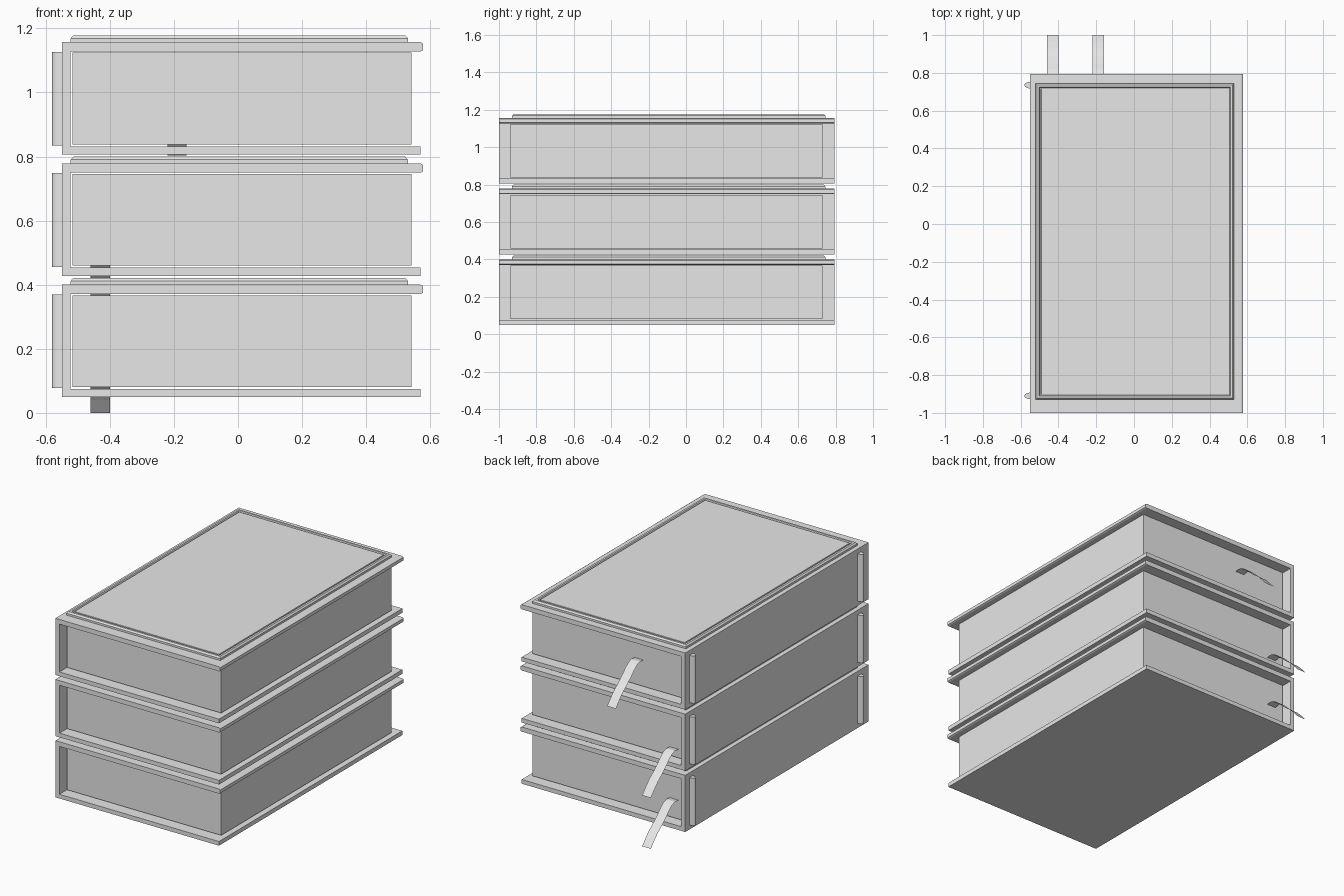
import bpy
import bmesh
import math

cube = bpy.data.objects.get("Cube")
if cube:
    bpy.data.objects.remove(cube, do_unlink=True)

GREY = (0.8, 0.8, 0.8, 1.0)
grey = bpy.data.materials.new("plain_grey")
grey.use_nodes = True
grey.diffuse_color = GREY
grey.node_tree.nodes["Principled BSDF"].inputs["Base Color"].default_value = GREY


def finish(name, bm, z=0.0, closed=True):
    if closed:
        bmesh.ops.recalc_face_normals(bm, faces=bm.faces)
    mesh = bpy.data.meshes.new(name)
    bm.to_mesh(mesh)
    bm.free()
    mesh.materials.append(grey)
    obj = bpy.data.objects.new(name, mesh)
    obj.location.z = z
    bpy.context.collection.objects.link(obj)
    return obj


def prism(name, points, direction, z=0.0):
    """Extrude a closed outline along a direction."""
    bm = bmesh.new()
    face = bm.faces.new([bm.verts.new(p) for p in points])
    out = bmesh.ops.extrude_face_region(bm, geom=[face])
    moved = [v for v in out["geom"] if isinstance(v, bmesh.types.BMVert)]
    bmesh.ops.translate(bm, verts=moved, vec=direction)
    return finish(name, bm, z)


def rectangle(x0, x1, y0, y1, z):
    return [(x0, y0, z), (x1, y0, z), (x1, y1, z), (x0, y1, z)]


def cover_panel(name, z):
    """Raised frame with a narrow groove around a flat field."""
    bm = bmesh.new()
    # inset from the outer edge, height above the cover
    steps = [(0, 0), (0, .012), (.008, .021), (.02, .021),
             (.024, .012), (.029, .012), (.031, .019)]
    loops = []
    for i, h in steps:
        pts = rectangle(-.522 + i, .53 - i, -.93 + i, .745 - i, h)
        loops.append([bm.verts.new(p) for p in pts])
    for a, b in zip(loops, loops[1:]):
        for k in range(4):
            n = (k + 1) % 4
            bm.faces.new([a[k], a[n], b[n], b[k]])
    bm.faces.new(loops[-1])
    bm.faces.new(loops[0][::-1])
    return finish(name, bm, z)


def spine_ridge(name, y, z):
    """Half-round upright bar on the spine."""
    arc = [math.pi * k / 12 for k in range(13)]
    pts = [(-.55 - .03 * math.sin(a), y + .017 * math.cos(a), .077) for a in arc]
    obj = prism(name, pts, (0, 0, .293), z)
    bpy.ops.object.select_all(action="DESELECT")
    obj.select_set(True)
    bpy.context.view_layer.objects.active = obj
    bpy.ops.object.shade_smooth_by_angle(angle=math.radians(35))


def ribbon(name, x, z):
    """Thin bookmark that leaves the pages and hangs down."""
    path = [(.72, .197), (.765, .202), (.795, .19), (.82, .17), (.85, .14),
            (.89, .105), (.93, .075), (.965, .04), (1.0, 0)]
    bm = bmesh.new()
    rows = [[bm.verts.new((x + s, y, h)) for s in (-.03, .03)] for y, h in path]
    for a, b in zip(rows, rows[1:]):
        bm.faces.new([a[0], a[1], b[1], b[0]])
    finish(name, bm, z, closed=False)


# Cover board cross-section: bottom, spine and top with a rounded fore edge
case = [(-.55, .049), (.57, .049), (.57, .075), (-.522, .075), (-.522, .371),
        (.57, .371), (.578, .375), (.578, .395), (.57, .4), (-.55, .4)]

ribbons = [(-.43, 0), (-.43, .315), (-.19, .803)]
for i, place in enumerate(("bottom", "middle", "top")):
    z = i * .3785
    prism(place + "_book_case", [(x, -1, h) for x, h in case], (0, 1.793, 0), z)
    prism(place + "_book_pages", rectangle(-.516, .541, -.937, .73, .081),
          (0, 0, .286), z)
    cover_panel(place + "_book_panel", z + .4)
    spine_ridge(place + "_book_back_ridge", .735, z)
    spine_ridge(place + "_book_front_ridge", -.91, z)
    ribbon(place + "_book_ribbon", *ribbons[i])
